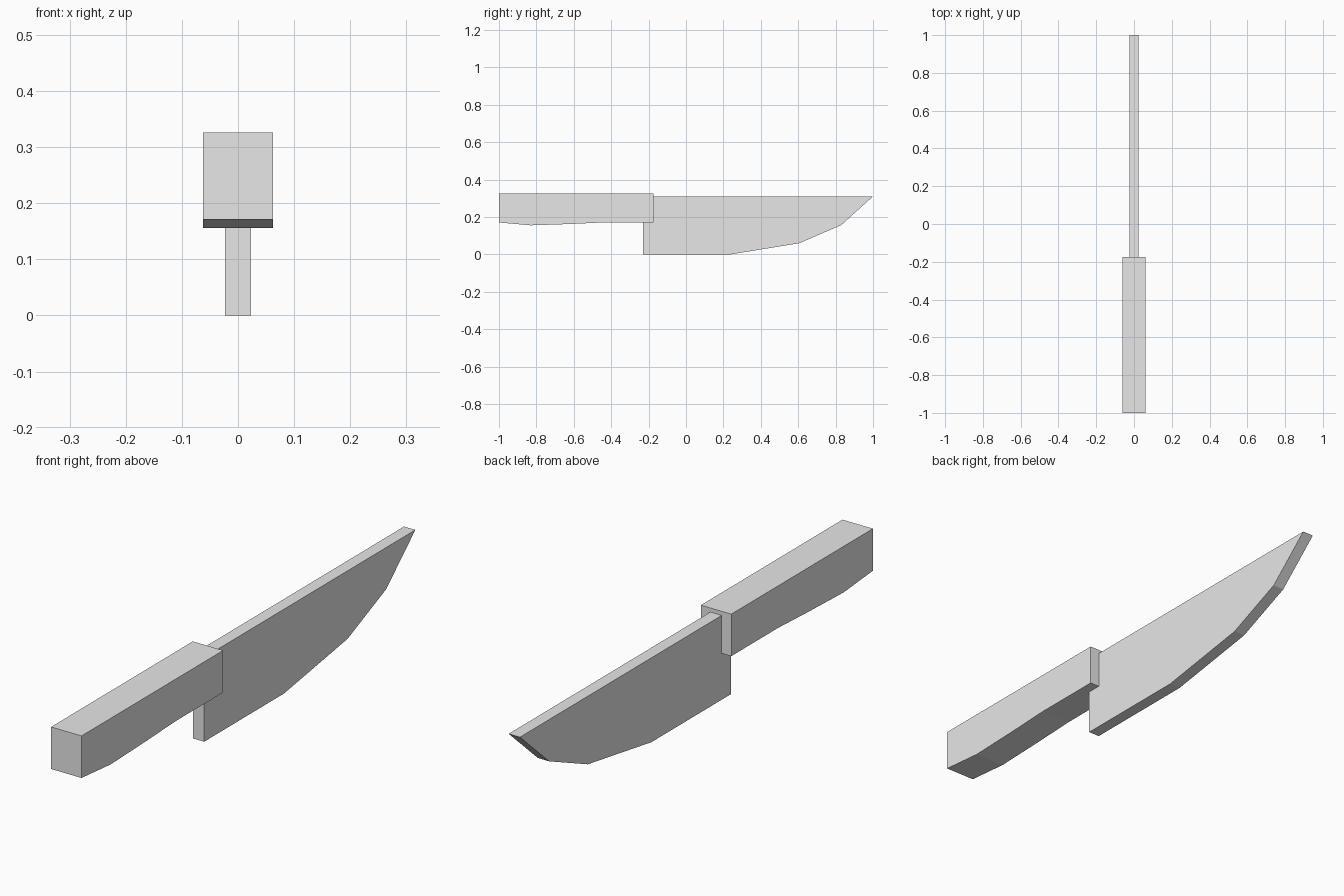
import bpy
import bmesh

cube = bpy.data.objects.get("Cube")
if cube:
    bpy.data.objects.remove(cube, do_unlink=True)

# One flat grey for the whole knife
grey = bpy.data.materials.new("light grey")
grey.use_nodes = True
colour = (0.8, 0.8, 0.8, 1.0)
grey.diffuse_color = colour
grey.node_tree.nodes["Principled BSDF"].inputs["Base Color"].default_value = colour


def extrude_profile(name, profile, half_width):
    """Extrude a (y, z) side profile symmetrically across x."""
    bm = bmesh.new()
    side = bm.faces.new([bm.verts.new((-half_width, y, z)) for y, z in profile])
    result = bmesh.ops.extrude_face_region(bm, geom=[side], use_keep_orig=True)
    moved = [v for v in result["geom"] if isinstance(v, bmesh.types.BMVert)]
    bmesh.ops.translate(bm, verts=moved, vec=(2 * half_width, 0, 0))
    bmesh.ops.recalc_face_normals(bm, faces=bm.faces)
    mesh = bpy.data.meshes.new(name)
    bm.to_mesh(mesh)
    bm.free()
    mesh.materials.append(grey)
    obj = bpy.data.objects.new(name, mesh)
    bpy.context.collection.objects.link(obj)
    return obj


# Blade: straight spine, edge sweeping up to the tip
extrude_profile("blade", [
    (-0.23, 0.0), (0.235, 0.0), (0.605, 0.06), (0.83, 0.157),
    (1.0, 0.311), (-0.23, 0.311),
], 0.023)

# Handle: block with a slightly swollen underside
extrude_profile("handle", [
    (-1.0, 0.171), (-0.83, 0.156), (-0.62, 0.163), (-0.45, 0.171),
    (-0.175, 0.171), (-0.175, 0.326), (-1.0, 0.326),
], 0.062)
